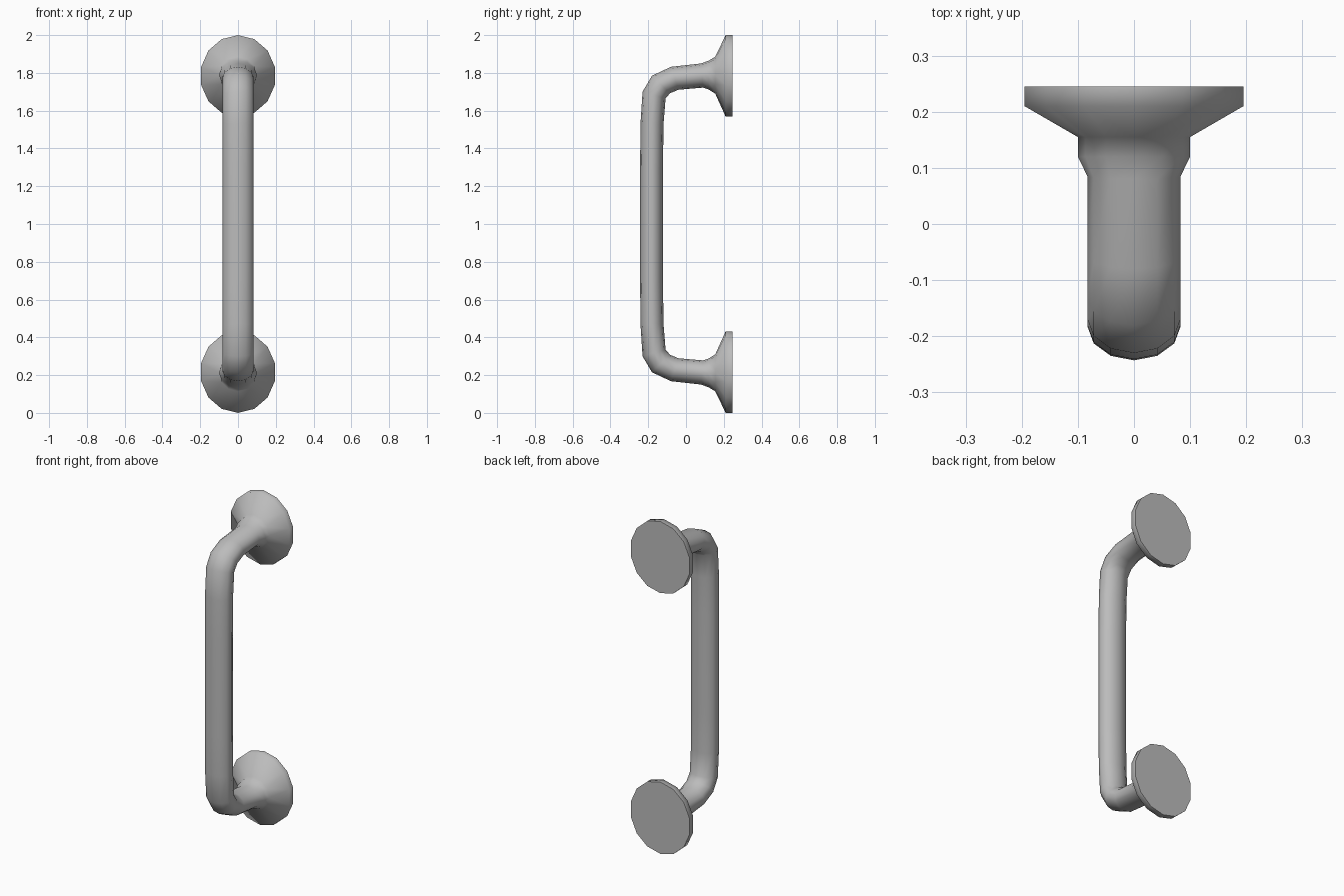
import bpy, bmesh, math
from mathutils import Vector

cube = bpy.data.objects.get("Cube")
if cube:
    bpy.data.objects.remove(cube)

metal = bpy.data.materials.new("grey metal")
metal.use_nodes = True
GREY = (0.5, 0.5, 0.5, 1)
metal.diffuse_color = GREY
metal.node_tree.nodes["Principled BSDF"].inputs["Base Color"].default_value = GREY

BAR_SIDES, FLANGE_SIDES = 12, 14

# Upper half sections: outer (y, z), inner (y, z), half width in x
BAR = [
    ((-0.243, 1.30), (-0.122, 1.30), 0.083),
    ((-0.241, 1.53), (-0.119, 1.53), 0.083),
    ((-0.230, 1.70), (-0.108, 1.665), 0.083),
    ((-0.180, 1.785), (-0.085, 1.692), 0.083),
    ((-0.080, 1.832), (-0.040, 1.711), 0.083),
    ((0.080, 1.850), (0.090, 1.722), 0.083),
    ((0.120, 1.865), (0.120, 1.712), 0.100),
    ((0.155, 1.886), (0.155, 1.690), 0.100),
]
FLANGE = [
    ((0.210, 2.0), (0.210, 1.568), 0.200),
    ((0.245, 2.0), (0.245, 1.568), 0.200),
]


def flip(section):
    """Mirror a section to the lower half."""
    outer, inner, width = section
    return (outer[0], 2 - outer[1]), (inner[0], 2 - inner[1]), width


def add_ring(bm, section, sides):
    """Elliptical loop spanning from the outer to the inner point."""
    (y0, z0), (y1, z1), width = section
    outer, inner = Vector((0, y0, z0)), Vector((0, y1, z1))
    mid, half = (outer + inner) / 2, (outer - inner) / 2
    verts = []
    for i in range(sides):
        a = math.tau * i / sides
        verts.append(bm.verts.new(mid + half * math.cos(a)
                                  + Vector((width * math.sin(a), 0, 0))))
    return verts


def join_rings(bm, a, b):
    """Skin two loops, zipping them together when their counts differ."""
    i = j = 0
    na, nb = len(a), len(b)
    while i < na or j < nb:
        if na == nb:
            bm.faces.new((a[i], a[(i + 1) % na], b[(j + 1) % nb], b[j]))
            i, j = i + 1, j + 1
        elif j >= nb or (i < na and (i + 0.5) / na < (j + 0.5) / nb):
            bm.faces.new((a[i % na], a[(i + 1) % na], b[j % nb]))
            i += 1
        else:
            bm.faces.new((a[i % na], b[(j + 1) % nb], b[j % nb]))
            j += 1


# Bent bar flowing into a round mounting flange at each end
bm = bmesh.new()
upper = [(s, BAR_SIDES) for s in BAR] + [(s, FLANGE_SIDES) for s in FLANGE]
lower = [(flip(s), n) for s, n in reversed(upper)]
rings = [add_ring(bm, s, n) for s, n in lower + upper]
for a, b in zip(rings, rings[1:]):
    join_rings(bm, a, b)

# Flat backs against the wall
bm.faces.new(rings[0])
bm.faces.new(rings[-1])
bmesh.ops.recalc_face_normals(bm, faces=bm.faces[:])

mesh = bpy.data.meshes.new("pull_handle")
bm.to_mesh(mesh)
bm.free()
mesh.materials.append(metal)
handle = bpy.data.objects.new("pull_handle", mesh)
bpy.context.collection.objects.link(handle)

# Smooth metal with crisp back edges
for o in bpy.context.selected_objects:
    o.select_set(False)
handle.select_set(True)
bpy.context.view_layer.objects.active = handle
bpy.ops.object.shade_smooth_by_angle(angle=math.radians(75))
